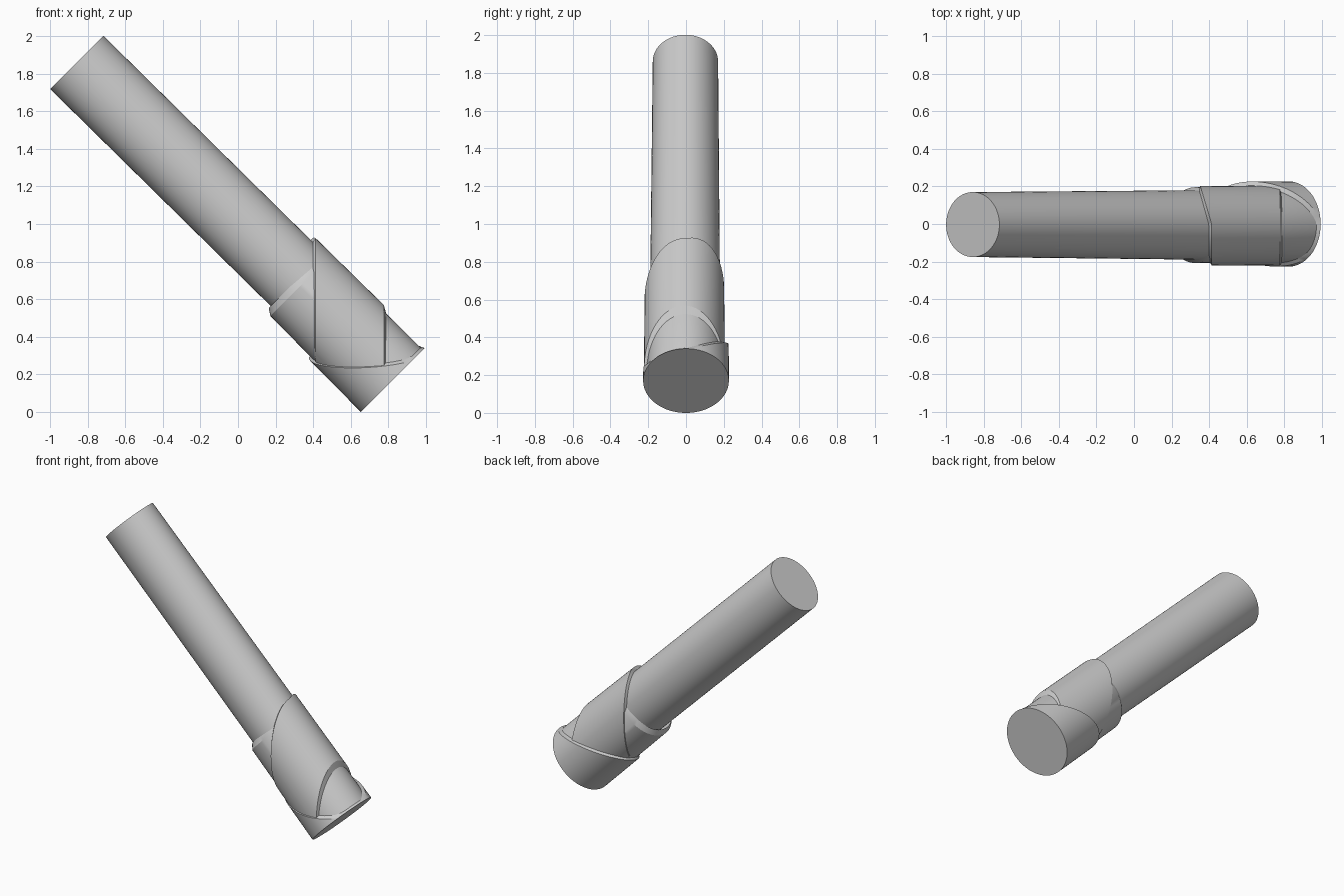
import bpy, bmesh, math

if "Cube" in bpy.data.objects:
    bpy.data.objects.remove(bpy.data.objects["Cube"])

S2 = math.sqrt(2)
SEG = 64
END = 0.462          # lower end along the 45 degree axis
TOP = -1.922         # upper end


def loft(name, rings, cap_first=False, cap_last=False):
    """Rings are (u, cv, rv, cy, ry); u runs down the slanted axis, and may be a function of (v, y)."""
    bm = bmesh.new()
    loops = []
    for u, cv, rv, cy, ry in rings:
        loop = []
        for i in range(SEG):
            a = 2 * math.pi * i / SEG
            v, y = cv + rv * math.cos(a), cy + ry * math.sin(a)
            uu = u(v, y) if callable(u) else u
            loop.append(bm.verts.new(((uu + v) / S2, y, (v - uu) / S2)))
        loops.append(loop)
    for p, q in zip(loops, loops[1:]):
        for i in range(SEG):
            j = (i + 1) % SEG
            bm.faces.new((p[i], p[j], q[j], q[i]))
    if cap_first:
        bm.faces.new(loops[0])
    if cap_last:
        bm.faces.new(loops[-1])
    bmesh.ops.recalc_face_normals(bm, faces=bm.faces)
    me = bpy.data.meshes.new(name)
    bm.to_mesh(me)
    bm.free()
    ob = bpy.data.objects.new(name, me)
    bpy.context.collection.objects.link(ob)
    bpy.ops.object.select_all(action='DESELECT')
    ob.select_set(True)
    bpy.context.view_layer.objects.active = ob
    bpy.ops.object.shade_smooth_by_angle(angle=math.radians(30))
    return ob


# Slanted wrap edges, as cuts through the cylinder
def end_edge(v, y):
    return min((0.9 * v - S2 * (0.24 + 0.3 * y)) / 1.1, END - 0.012)


def wrap_top(v, y):
    return S2 * (0.405 - 0.3 * max(y, 0)) - v


def wrap_bottom(v, y):
    return max(min(S2 * 0.785 - v, end_edge(v, y) + 0.04), wrap_top(v, y) + 0.02)


def shift(f, d):
    return lambda v, y: f(v, y) + d


# Long round shaft
loft("shaft", [(TOP, 0.7085, 0.2005, -0.003, 0.173),
               (-0.2, 0.722, 0.2, -0.005, 0.185)], cap_first=True)

# Inner sleeve with a square-cut upper edge
loft("inner_sleeve", [(-0.275, 0.712, 0.205, -0.005, 0.182),
                      (-0.24, 0.704, 0.221, -0.006, 0.202),
                      (END - 0.01, 0.703, 0.226, -0.004, 0.205)])

# Middle wrap between two vertical edges
loft("middle_wrap", [(shift(wrap_top, -0.01), 0.709, 0.212, -0.008, 0.186),
                     (shift(wrap_top, 0.012), 0.71, 0.236, -0.009, 0.211),
                     (shift(wrap_bottom, -0.012), 0.711, 0.24, -0.009, 0.213),
                     (shift(wrap_bottom, 0.008), 0.708, 0.215, -0.008, 0.19)])

# End wrap with a near-level upper edge and a flat end
loft("end_wrap", [(shift(end_edge, -0.012), 0.7025, 0.22, 0, 0.2),
                  (shift(end_edge, 0.008), 0.7025, 0.2385, 0, 0.226),
                  (END, 0.7025, 0.2405, 0, 0.227)], cap_last=True)
